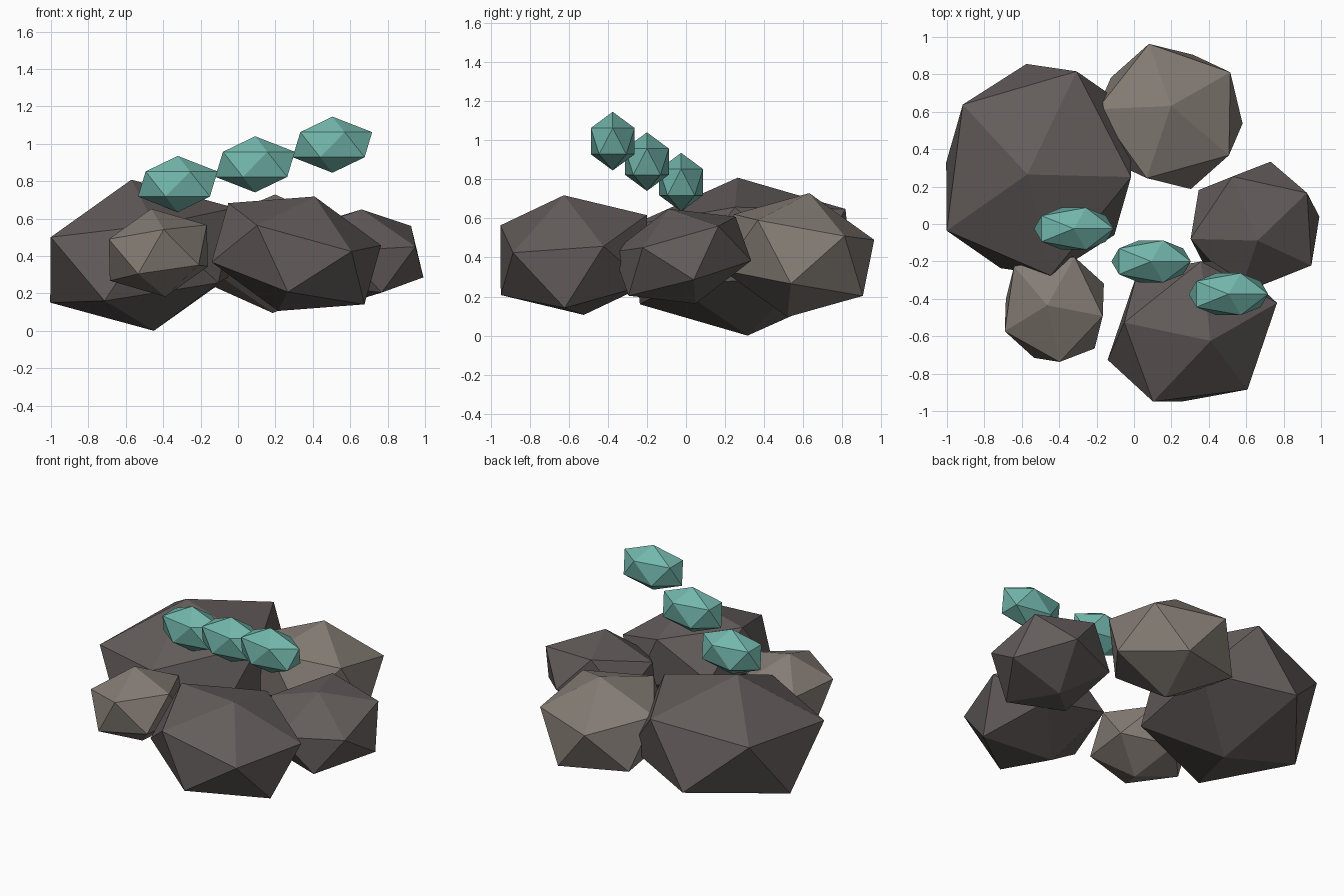
import bpy
from mathutils import Matrix, Vector

if "Cube" in bpy.data.objects:
    bpy.data.objects.remove(bpy.data.objects["Cube"])

RING = 0.894427  # radius of the upper vertex ring of a unit icosahedron


def material(name, color):
    m = bpy.data.materials.new(name)
    m.diffuse_color = (*color, 1)
    m.use_nodes = True
    m.node_tree.nodes["Principled BSDF"].inputs["Base Color"].default_value = m.diffuse_color
    return m


dark = material("dark_stone", (0.125, 0.108, 0.105))
light = material("light_stone", (0.23, 0.20, 0.175))
teal = material("teal_crystal", (0.17, 0.47, 0.41))


def stone(name, center, u, v, top, mat):
    """Icosahedron skewed so its ring follows u, v and its tip follows top."""
    bpy.ops.mesh.primitive_ico_sphere_add(subdivisions=1, radius=1)
    ob = bpy.context.object
    ob.name = name
    cols = (Vector(u) / RING, Vector(v) / RING, Vector(top))
    shape = Matrix(cols).transposed().to_4x4()
    ob.data.transform(shape)
    ob.location = center
    ob.data.materials.append(mat)
    for p in ob.data.polygons:
        p.use_smooth = False
    return ob


# ring of boulders
stone("large_boulder", (-0.51, 0.29, 0.404), (0.521, -0.028, 0.0725),
      (0.073, 0.574, 0.043), (-0.06, -0.025, 0.404), dark)
stone("back_boulder", (0.192, 0.575, 0.412), (-0.115, 0.363, -0.064),
      (-0.374, -0.104, 0.026), (0.006, 0.056, 0.317), light)
stone("right_boulder", (0.647, -0.02, 0.406), (0.272, 0.217, 0.046),
      (-0.222, 0.250, 0.083), (0.014, -0.069, 0.243), dark)
stone("front_boulder", (0.312, -0.574, 0.412), (0.409, 0.175, -0.092),
      (-0.131, 0.360, 0.101), (0.098, -0.051, 0.306), dark)
stone("small_boulder", (-0.426, -0.446, 0.417), (0.276, -0.051, 0.044),
      (0.042, 0.295, -0.006), (-0.038, 0.011, 0.235), light)

# rising row of crystals
for i in range(3):
    stone(f"crystal_{i + 1}",
          (-0.322 + 0.4135 * i, -0.025 - 0.175 * i, 0.785 + 0.105 * i),
          (0.2125, 0, 0), (0, 0.118, 0), (0, 0, 0.15), teal)
